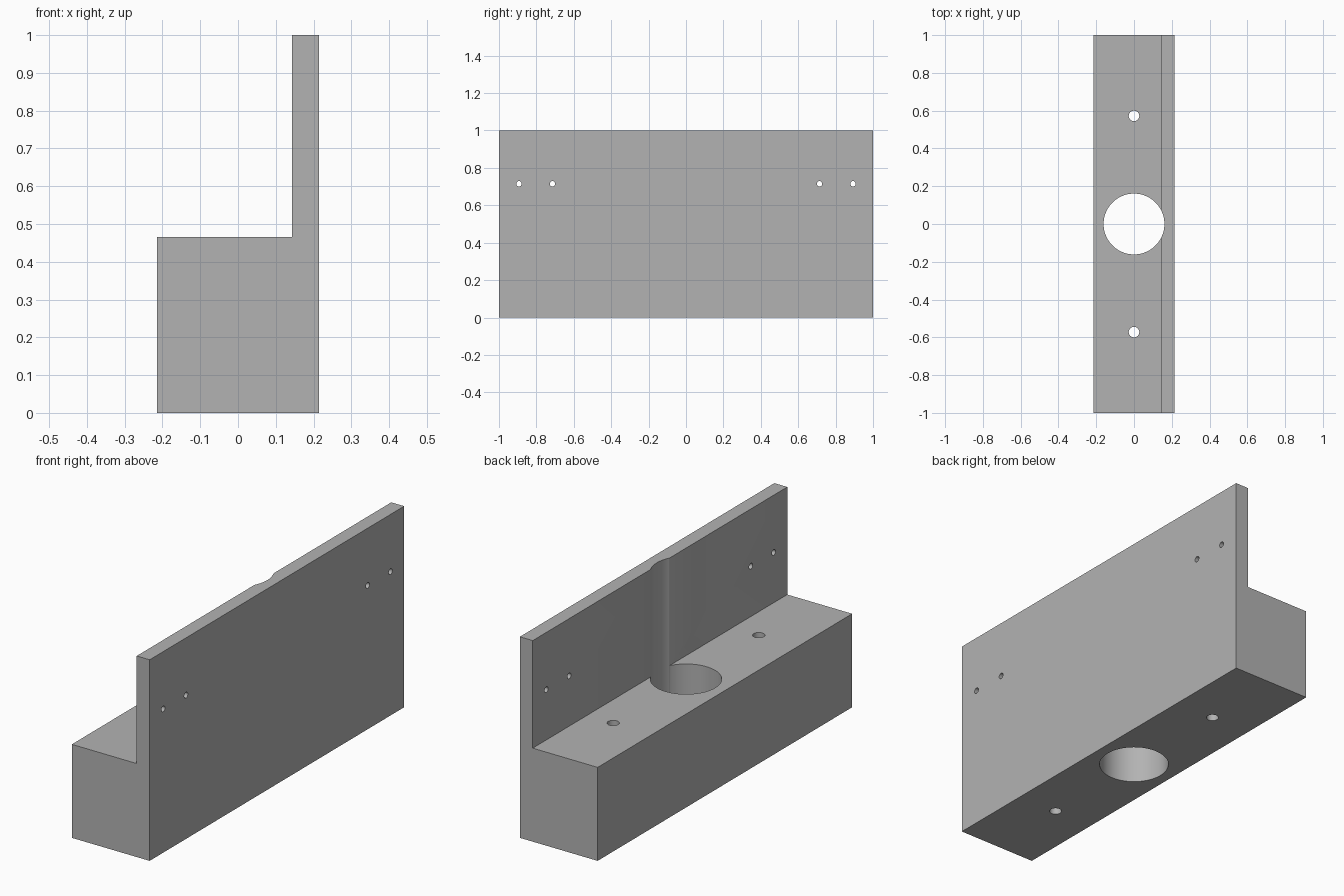
import bpy
import bmesh
from math import pi, radians

cube = bpy.data.objects.get("Cube")
if cube:
    bpy.data.objects.remove(cube, do_unlink=True)

grey = bpy.data.materials.new("plain grey")
grey.use_nodes = True
colour = (0.45, 0.45, 0.45, 1)
grey.diffuse_color = colour
grey.node_tree.nodes["Principled BSDF"].inputs["Base Color"].default_value = colour

HALF_WIDTH, HALF_LENGTH = 0.214, 1.0
PLATE_X, STEP_Z, TOP_Z = 0.143, 0.465, 1.0


def add_object(name, bm):
    bmesh.ops.recalc_face_normals(bm, faces=bm.faces[:])
    mesh = bpy.data.meshes.new(name)
    bm.to_mesh(mesh)
    bm.free()
    mesh.materials.append(grey)
    obj = bpy.data.objects.new(name, mesh)
    bpy.context.collection.objects.link(obj)
    return obj


def drill(target, radius, depth, location, rotation=(0, 0, 0), sides=32):
    """Cut a round hole through the target."""
    bpy.ops.mesh.primitive_cylinder_add(vertices=sides, radius=radius, depth=depth,
                                        location=location, rotation=rotation)
    cutter = bpy.context.object
    cutter.name = "hole_cutter"
    cutter.hide_render = True
    cutter.data.materials.append(grey)
    bpy.context.view_layer.objects.active = target
    cut = target.modifiers.new("hole", 'BOOLEAN')
    cut.operation = 'DIFFERENCE'
    cut.solver = 'EXACT'
    cut.object = cutter
    bpy.ops.object.modifier_apply(modifier=cut.name)
    bpy.data.objects.remove(cutter, do_unlink=True)


# L-shaped bracket: thick base block with a thin upright plate
profile = [(-HALF_WIDTH, 0), (HALF_WIDTH, 0), (HALF_WIDTH, TOP_Z),
           (PLATE_X, TOP_Z), (PLATE_X, STEP_Z), (-HALF_WIDTH, STEP_Z)]
bm = bmesh.new()
face = bm.faces.new([bm.verts.new((x, -HALF_LENGTH, z)) for x, z in profile])
extruded = bmesh.ops.extrude_face_region(bm, geom=[face])["geom"]
bmesh.ops.translate(bm, vec=(0, 2 * HALF_LENGTH, 0),
                    verts=[g for g in extruded if isinstance(g, bmesh.types.BMVert)])
if not face.is_valid or len(bm.faces) < 8:
    bm.faces.new([v for v in bm.verts if v.co.y < 0])
bracket = add_object("mounting_bracket", bm)

# Large central bore, which also grooves the upright plate
drill(bracket, 0.161, 3, (0, 0, 0.5), sides=96)

# Mounting holes down through the base, and pairs of screw holes in the plate
for side in (-1, 1):
    drill(bracket, 0.028, 3, (0, side * 0.572, 0.5))
    for y in (0.714, 0.893):
        drill(bracket, 0.0143, 0.4, (0.18, side * y, 0.715), (0, pi / 2, 0))

# Smooth hole walls with sharp edges elsewhere
bpy.ops.object.select_all(action='DESELECT')
bracket.select_set(True)
bpy.context.view_layer.objects.active = bracket
bpy.ops.object.shade_smooth_by_angle(angle=radians(30))
